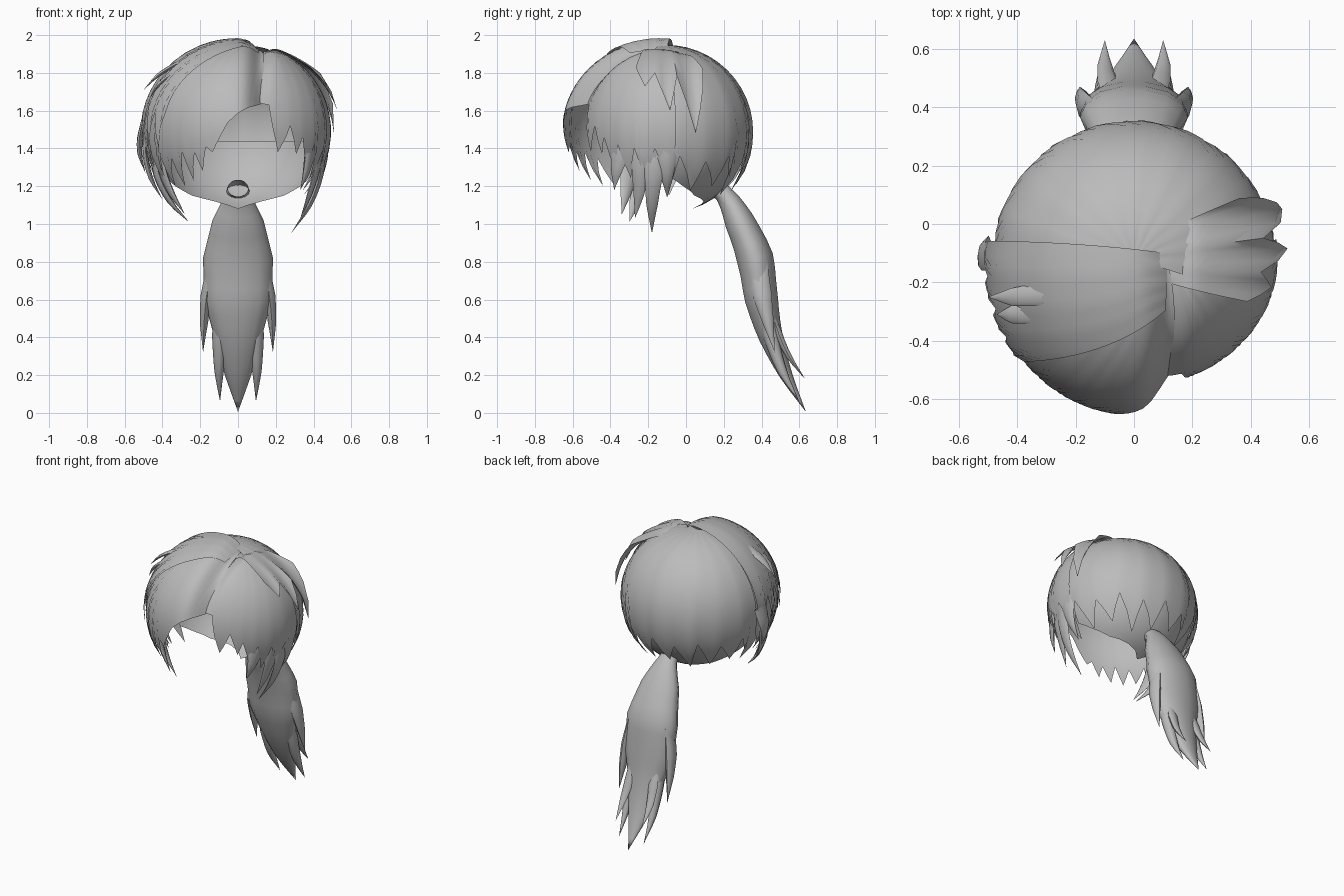
import bpy, bmesh, math
from mathutils import Vector

if "Cube" in bpy.data.objects:
    bpy.data.objects.remove(bpy.data.objects["Cube"])

hair = bpy.data.materials.new("hair_grey")
hair.diffuse_color = (0.5, 0.5, 0.5, 1)
hair.use_nodes = True
hair.node_tree.nodes["Principled BSDF"].inputs["Base Color"].default_value = hair.diffuse_color


def finish(name, bm):
    bmesh.ops.remove_doubles(bm, verts=bm.verts, dist=0.0005)
    bmesh.ops.recalc_face_normals(bm, faces=bm.faces)
    me = bpy.data.meshes.new(name)
    bm.to_mesh(me)
    bm.free()
    me.materials.append(hair)
    ob = bpy.data.objects.new(name, me)
    bpy.context.collection.objects.link(ob)
    bpy.context.view_layer.objects.active = ob
    ob.select_set(True)
    bpy.ops.object.shade_smooth_by_angle(angle=math.radians(50))
    ob.select_set(False)


def grid(bm, cols):
    for a, b in zip(cols, cols[1:]):
        for i in range(len(a) - 1):
            bm.faces.new((a[i], a[i + 1], b[i + 1], b[i]))


def shell(name, hem, top=(1, 1), end=1.0, ry=0.47, part=False, groove=0.0,
          crown=(0, 0), flare=1, z_top=None, rows=14):
    """Dome patch: hem lists (azimuth from the front, height of the lower edge).
    top and crown run from the first to the last column."""
    fine = []
    for (a, z), (b, w) in zip(hem, hem[1:]):
        fine += [(a, z), ((a + b) / 2, (z + w) / 2)]
    fine.append(hem[-1])
    bm = bmesh.new()
    cols = []
    for az, z in fine:
        u = (az - hem[0][0]) / (hem[-1][0] - hem[0][0])
        s0 = top[0] + (top[1] - top[0]) * u
        shift = crown[0] + (crown[1] - crown[0]) * u
        az = math.radians(az)
        lat = lambda h, s: math.asin(max(-1, min(1, (h - 1.5) / (0.46 * s))))
        e1 = lat(z, end)
        e0 = lat(z_top, s0) if z_top else math.pi / 2
        col = []
        for i in range(rows + 1):
            t = i / rows
            el = e0 + (e1 - e0) * t
            up = max(0, math.sin(el))
            s = s0 + (end - s0) * t ** flare
            r = max(0.0, math.cos(el)) ** (0.85 if el < 0 else 1)
            back = -math.cos(az)
            depth = ry if back < 0 else 0.47
            v = Vector((r * math.sin(az), r * back, math.sin(el)))
            if part and el > 0:  # start at the parting instead of the pole
                v.x += 0.23 * up ** 2
                v.y += shift / depth * up ** 2
                v.normalize()
            x, y, h = 0.48 * s * v.x, -0.12 + depth * s * v.y, 1.5 + 0.46 * s * v.z
            if part:  # groove along the parting
                h -= 0.05 * math.exp(-((x - 0.12) / 0.05) ** 2) * up
                if back < 0:
                    y += groove * math.exp(-((x - 0.14) / 0.07) ** 2) * r
            col.append(bm.verts.new((x, y, h)))
        cols.append(col)
    grid(bm, cols)
    finish(name, bm)


def lock(name, pts, sizes, out, sides=8, steps=3):
    """Tapered strand along pts; sizes are (half width, half depth)."""
    pts = [Vector(p) for p in pts]
    n = len(pts)
    tans = [(pts[min(i + 1, n - 1)] - pts[max(i - 1, 0)]).normalized() for i in range(n)]
    bm = bmesh.new()
    rings = []
    for i in range((n - 1) * steps + 1):
        k = min(i // steps, n - 2)
        t = i / steps - k
        a, b = pts[k], pts[k + 1]
        ln = (b - a).length
        h = t * t * (3 - 2 * t)
        c = (a * (1 - h) + b * h
             + tans[k] * ln * (t ** 3 - 2 * t * t + t) + tans[k + 1] * ln * (t ** 3 - t * t))
        tan = tans[k].lerp(tans[k + 1], t)
        side = tan.cross(Vector(out)).normalized()
        deep = side.cross(tan).normalized()
        w, d = (sizes[k][j] * (1 - t) + sizes[k + 1][j] * t for j in (0, 1))
        ring = [bm.verts.new(c + side * w * math.cos(q) + deep * d * math.sin(q))
                for q in (2 * math.pi * j / sides for j in range(sides))]
        rings.append(ring + ring[:1])
    grid(bm, rings)
    finish(name, bm)


# back of the head with a jagged, slightly hooked hem
back_hem = [(72, 1.38)]
for i in range(11):
    az = 82 + i * 19
    back_hem += [(az, 1.33 + 0.03 * (i % 2)), (az + 12, 1.15 + 0.025 * (i % 3))]
back_hem.append((288, 1.36))
shell("back_hair", back_hem, top=(0.975, 0.975), end=1.02)

# inner nape layer curling under the head
shell("nape", [(95, 1.25), (108, 1.2), (125, 1.15), (150, 1.12), (180, 1.08),
               (210, 1.12), (235, 1.15), (252, 1.2), (265, 1.25)],
      top=(0.94, 0.94), end=0.95, z_top=1.44, rows=8)

# swept fringe on both sides of the parting
shell("left_fringe", [(13, 1.65), (6, 1.62), (0, 1.59), (-6, 1.54), (-11, 1.46), (-16, 1.38),
                      (-20, 1.41), (-24, 1.28), (-28, 1.38), (-33, 1.23), (-37, 1.38),
                      (-43, 1.2), (-47, 1.35), (-54, 1.2), (-58, 1.35), (-65, 1.18),
                      (-70, 1.36), (-77, 1.17), (-83, 1.38), (-90, 1.25), (-97, 1.4)],
      top=(1.05, 1.03), end=1.05, ry=0.51, part=True, groove=0.11)
shell("right_fringe", [(12, 1.66), (19, 1.64), (22, 1.5), (26, 1.38), (31, 1.46), (34, 1.52),
                       (40, 1.37), (44, 1.46), (51, 1.27), (56, 1.42), (63, 1.24), (69, 1.4),
                       (76, 1.22), (84, 1.4), (92, 1.26), (98, 1.42)],
      top=(1.02, 1.01), end=1.03, ry=0.425, part=True)

# upper layers falling from the parting
shell("left_top_layer", [(-50, 1.62), (-56, 1.4), (-61, 1.6), (-67, 1.42), (-72, 1.62),
                         (-79, 1.42), (-84, 1.6), (-91, 1.35), (-97, 1.55)],
      top=(1.065, 1.045), end=1.075, ry=0.51, part=True, crown=(-0.18, 0.02))
shell("right_top_layer", [(72, 1.86), (79, 1.74), (85, 1.82), (94, 1.6), (99, 1.8),
                          (109, 1.48), (115, 1.72), (118, 1.86)],
      top=(1.035, 0.99), end=1.12, part=True, crown=(-0.08, 0.1), flare=2)

# loose tips standing off the upper left layer
for i, (y, z) in enumerate(((-0.25, 1.71), (-0.31, 1.66))):
    lock(f"left_top_tip_{i}",
         [(-0.18, y + 0.02, 1.915 - 0.04 * i), (-0.32, y + 0.01, 1.85 - 0.04 * i),
          (-0.42, y, z + 0.08), (-0.5 + 0.03 * i, y, z)],
         [(0.03, 0.01), (0.04, 0.012), (0.03, 0.01), (0, 0)], (-0.5, 0, 1))

# loose locks hanging in front of the ears
thin = [(0.06, 0.012), (0.05, 0.015), (0.03, 0.012), (0, 0)]
side_locks = [
    ("right", (0.45, -0.15, 1.48), (0.44, -0.17, 1.27), (0.38, -0.18, 1.1), (0.28, -0.18, 0.95)),
    ("right", (0.44, -0.22, 1.48), (0.42, -0.24, 1.3), (0.38, -0.25, 1.16), (0.33, -0.27, 1.03)),
    ("right", (0.47, -0.1, 1.5), (0.46, -0.1, 1.35), (0.43, -0.1, 1.24), (0.37, -0.1, 1.14)),
    ("right", (0.40, -0.32, 1.48), (0.38, -0.35, 1.36), (0.36, -0.37, 1.27), (0.33, -0.38, 1.18)),
    ("left", (-0.46, -0.2, 1.45), (-0.43, -0.24, 1.26), (-0.36, -0.27, 1.12), (-0.26, -0.3, 1.01)),
    ("left", (-0.44, -0.27, 1.45), (-0.4, -0.3, 1.28), (-0.35, -0.32, 1.16), (-0.28, -0.34, 1.05)),
    ("left", (-0.49, -0.14, 1.5), (-0.49, -0.15, 1.36), (-0.46, -0.17, 1.24), (-0.4, -0.19, 1.13)),
    ("left", (-0.50, -0.1, 1.55), (-0.52, -0.11, 1.45), (-0.52, -0.12, 1.37), (-0.49, -0.13, 1.27)),
]
for i, (side, *path) in enumerate(side_locks):
    lock(f"{side}_side_lock_{i}", path, thin, (path[0][0], path[0][1] + 0.12, 0))

# ponytail: open tube at the nape, full in the middle, pointed at the end
lock("ponytail",
     [(0, 0.14, 1.19), (0, 0.2, 1.16), (0, 0.28, 1.02), (0, 0.365, 0.82), (0, 0.4, 0.6),
      (0, 0.45, 0.4), (0, 0.53, 0.2), (0, 0.635, 0.005)],
     [(0.055, 0.05), (0.065, 0.05), (0.135, 0.08), (0.185, 0.1), (0.18, 0.09),
      (0.125, 0.065), (0.07, 0.035), (0, 0)], (0, 1, 0.4), sides=14)

# split ends around the ponytail
for side, s in (("left", -1), ("right", 1)):
    lock(f"{side}_outer_end",
         [(s * 0.14, 0.38, 0.8), (s * 0.168, 0.405, 0.62), (s * 0.18, 0.435, 0.48), (s * 0.185, 0.47, 0.32)],
         [(0.02, 0.05), (0.03, 0.05), (0.022, 0.03), (0, 0)], (0, 1, 0.3))
    lock(f"{side}_middle_end",
         [(s * 0.08, 0.4, 0.6), (s * 0.095, 0.45, 0.4), (s * 0.1, 0.51, 0.22), (s * 0.095, 0.6, 0.06)],
         [(0.05, 0.045), (0.042, 0.04), (0.025, 0.025), (0, 0)], (0, 1, 0.3))
    lock(f"{side}_back_end",
         [(s * 0.08, 0.45, 0.55), (s * 0.09, 0.49, 0.42), (s * 0.1, 0.545, 0.3), (s * 0.1, 0.63, 0.18)],
         [(0.03, 0.01), (0.035, 0.02), (0.025, 0.015), (0, 0)], (0, 1, 0.3))
